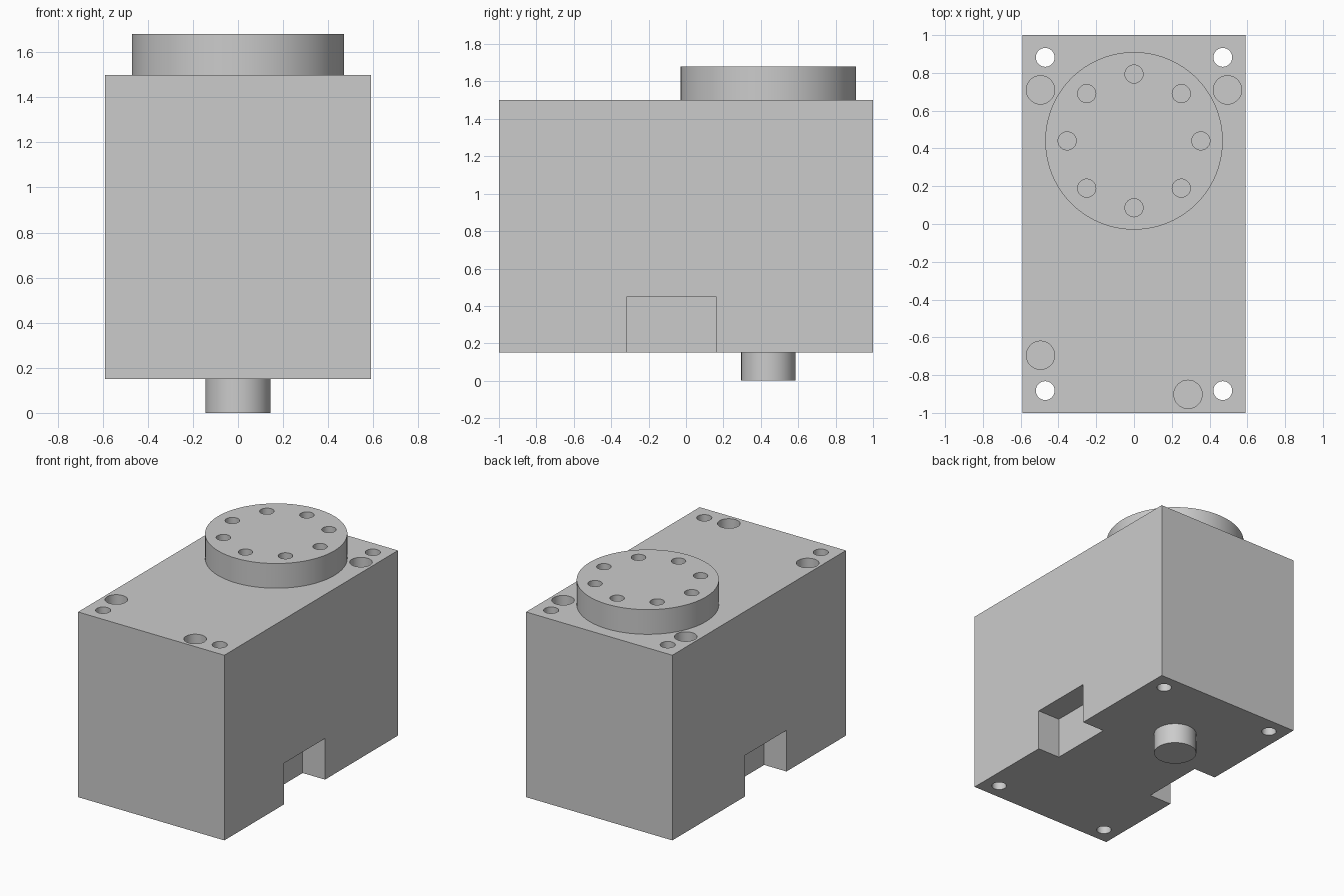
import bpy
from math import cos, sin, pi, radians

default = bpy.data.objects.get("Cube")
if default:
    bpy.data.objects.remove(default, do_unlink=True)

grey = bpy.data.materials.new("plain grey")
grey.use_nodes = True
colour = (0.6, 0.6, 0.6, 1)
grey.diffuse_color = colour
grey.node_tree.nodes["Principled BSDF"].inputs["Base Color"].default_value = colour


def box(name, x, y, z):
    """Box spanning the given (low, high) ranges."""
    spans = (x, y, z)
    bpy.ops.mesh.primitive_cube_add(size=1, location=[(a + b) / 2 for a, b in spans])
    ob = bpy.context.object
    ob.name = name
    ob.scale = [b - a for a, b in spans]
    bpy.ops.object.transform_apply(location=False, rotation=False, scale=True)
    ob.data.materials.append(grey)
    return ob


def cylinder(name, x, y, radius, low, high, sides=64):
    bpy.ops.mesh.primitive_cylinder_add(vertices=sides, radius=radius, depth=high - low,
                                        location=(x, y, (low + high) / 2))
    ob = bpy.context.object
    ob.name = name
    ob.data.materials.append(grey)
    return ob


def cut(target, cutters):
    """Subtract every cutter, then remove it."""
    bpy.context.view_layer.objects.active = target
    for cutter in cutters:
        mod = target.modifiers.new("cut", 'BOOLEAN')
        mod.operation = 'DIFFERENCE'
        mod.solver = 'EXACT'
        mod.object = cutter
        bpy.ops.object.modifier_apply(modifier=mod.name)
        bpy.data.objects.remove(cutter, do_unlink=True)


def smooth(ob):
    bpy.ops.object.select_all(action='DESELECT')
    ob.select_set(True)
    bpy.context.view_layer.objects.active = ob
    bpy.ops.object.shade_smooth_by_angle(angle=radians(30))


BOTTOM, TOP, DISC_TOP = 0.15, 1.5, 1.68
HALF_X, AXIS_Y = 0.59, 0.44

# Housing with side notches, corner through-holes and blind top holes
housing = box("housing", (-HALF_X, HALF_X), (-1, 1), (BOTTOM, TOP))
cutters = []
for side in (-1, 1):
    x = sorted((side * (HALF_X - 0.18), side * (HALF_X + 0.1)))
    cutters.append(box("notch_cutter", x, (-0.315, 0.16), (0, 0.45)))
    for end in (-1, 1):
        cutters.append(cylinder("bolt_hole_cutter", side * 0.47, end * 0.882,
                                0.05, 0, TOP + 0.1, 32))
for x, y in ((-0.495, 0.71), (0.495, 0.71), (-0.495, -0.695), (0.286, -0.902)):
    cutters.append(cylinder("blind_hole_cutter", x, y, 0.075, TOP - 0.3, TOP + 0.1, 32))
cut(housing, cutters)

# Output disc with a ring of eight holes
disc = cylinder("output_disc", 0, AXIS_Y, 0.47, TOP, DISC_TOP, 96)
ring = [i * pi / 4 for i in range(8)]
cut(disc, [cylinder("ring_hole_cutter", 0.354 * cos(a), AXIS_Y + 0.354 * sin(a),
                    0.048, TOP - 0.1, DISC_TOP + 0.1, 32) for a in ring])

# Input shaft below
shaft = cylinder("input_shaft", 0, AXIS_Y, 0.145, 0, BOTTOM)

for part in (housing, disc, shaft):
    smooth(part)
